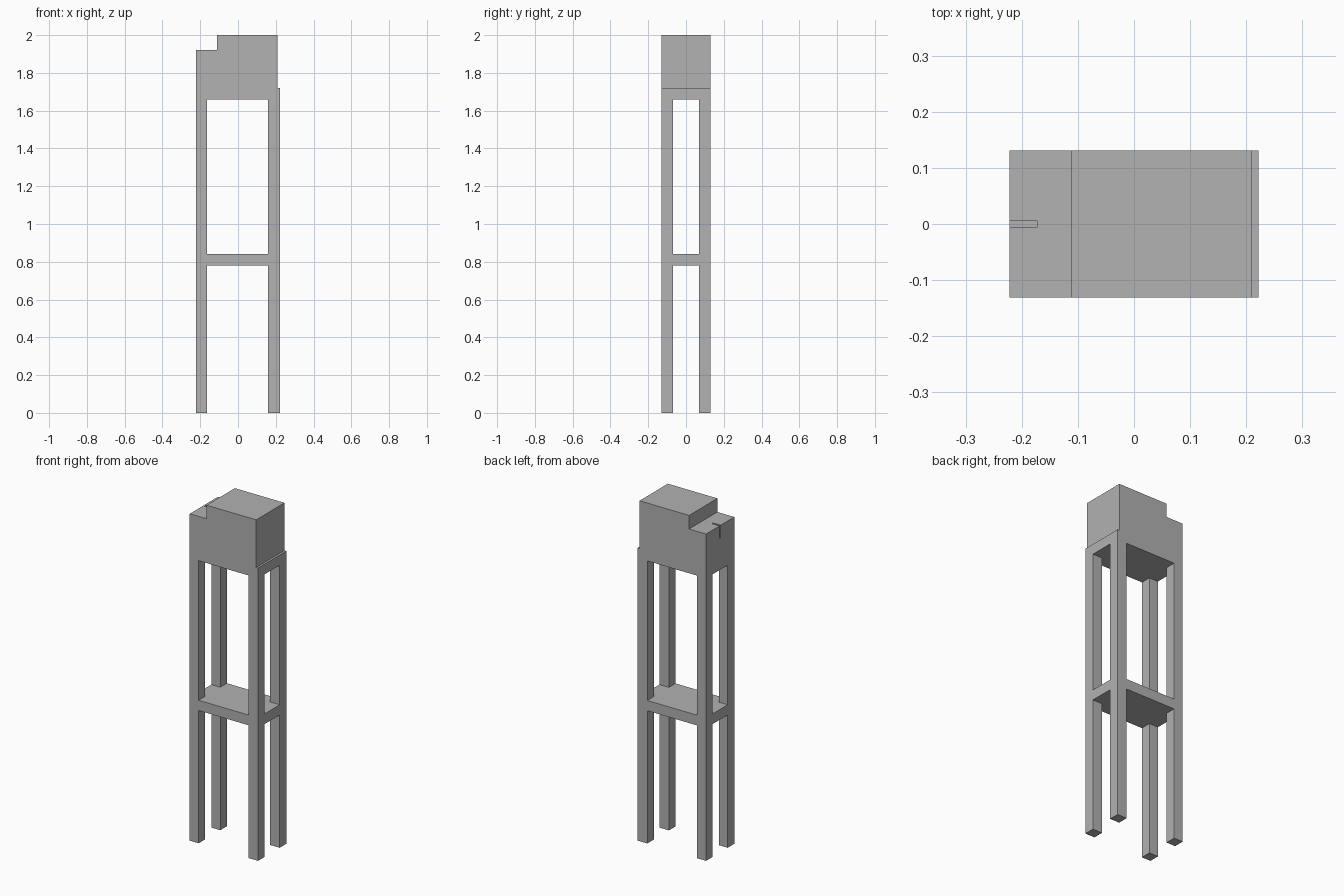
import bpy
import bmesh

if "Cube" in bpy.data.objects:
    bpy.data.objects.remove(bpy.data.objects["Cube"])

HALF_X, HALF_Y, TOP = 0.222, 0.131, 2.0
LEG_IN_LEFT, LEG_IN_RIGHT, LEG_IN_Y = 0.16, -0.164, 0.07
BAYS = [(-0.1, 0.78), (0.84, 1.66)]  # open heights below and above the shelf

grey = bpy.data.materials.new("plain grey")
grey.use_nodes = True
grey.diffuse_color = (0.445, 0.445, 0.445, 1)
grey.node_tree.nodes["Principled BSDF"].inputs["Base Color"].default_value = grey.diffuse_color


def prism(name, outline, y0, y1):
    """Extrude an x-z outline along y."""
    bm = bmesh.new()
    face = bm.faces.new([bm.verts.new((x, y0, z)) for x, z in outline])
    moved = bmesh.ops.extrude_face_region(bm, geom=[face])["geom"]
    bmesh.ops.translate(bm, vec=(0, y1 - y0, 0),
                        verts=[v for v in moved if isinstance(v, bmesh.types.BMVert)])
    bmesh.ops.recalc_face_normals(bm, faces=bm.faces)
    mesh = bpy.data.meshes.new(name)
    bm.to_mesh(mesh)
    bm.free()
    mesh.materials.append(grey)
    obj = bpy.data.objects.new(name, mesh)
    bpy.context.collection.objects.link(obj)
    return obj


def cut(target, x0, x1, y0, y1, z0, z1):
    """Remove a box-shaped volume from the target."""
    cutter = prism("cutter", [(x0, z0), (x1, z0), (x1, z1), (x0, z1)], y0, y1)
    cutter.hide_render = True
    mod = target.modifiers.new("cut", "BOOLEAN")
    mod.operation, mod.solver, mod.object = "DIFFERENCE", "EXACT", cutter
    bpy.ops.object.select_all(action="DESELECT")
    bpy.context.view_layer.objects.active = target
    target.select_set(True)
    bpy.ops.object.modifier_apply(modifier=mod.name)
    bpy.data.objects.remove(cutter)


# Tower silhouette with a stepped head and a narrow ledge on its left side
tower = prism("tower_frame", [
    (-HALF_X, 0), (HALF_X, 0), (HALF_X, 1.72), (0.21, 1.72),
    (0.21, TOP), (-0.112, TOP), (-0.112, 1.92), (-HALF_X, 1.92),
], -HALF_Y, HALF_Y)

# Openings between the legs, leaving the shelf and the head
for low, high in BAYS:
    cut(tower, LEG_IN_RIGHT, LEG_IN_LEFT, -1, 1, low, high)
    cut(tower, -1, 1, -LEG_IN_Y, LEG_IN_Y, low, high)

# Thin slot in the lower step of the head
cut(tower, -1, -0.172, -0.005, 0.005, 1.845, TOP)
